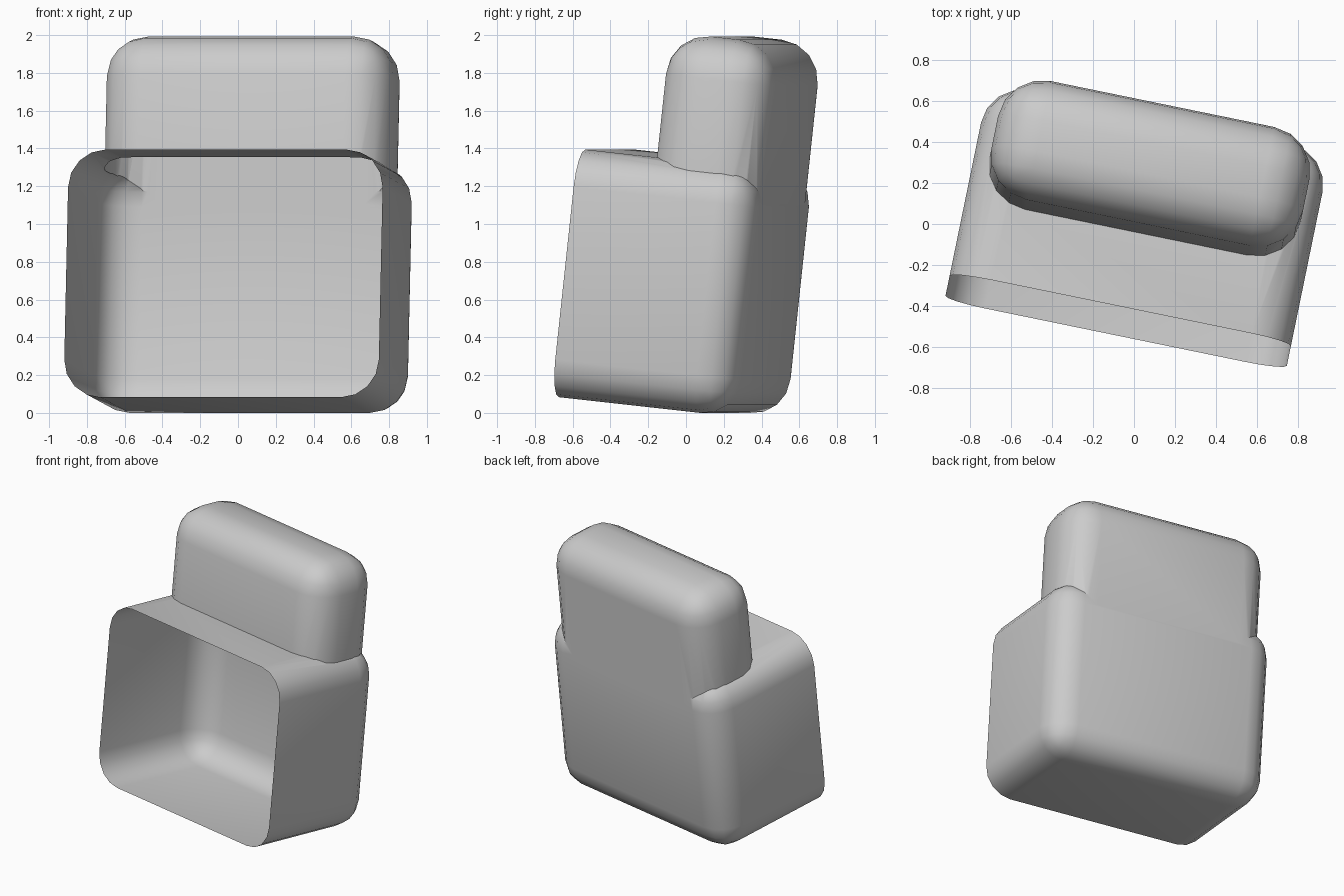
import bpy, bmesh
from math import radians
from mathutils import Matrix, Vector

cube = bpy.data.objects.get("Cube")
if cube:
    bpy.data.objects.remove(cube, do_unlink=True)

# Single grey material
grey = bpy.data.materials.new("light_grey")
grey.use_nodes = True
colour = (0.6, 0.6, 0.6, 1)
grey.diffuse_color = colour
grey.node_tree.nodes["Principled BSDF"].inputs["Base Color"].default_value = colour


def rounded_box(name, low, high, radius):
    """Box between two corners with every edge rounded."""
    low, high = Vector(low), Vector(high)
    bm = bmesh.new()
    bmesh.ops.create_cube(bm, size=1)
    for v in bm.verts:
        v.co = (low + high) / 2 + v.co * (high - low)
    bmesh.ops.bevel(bm, geom=bm.edges[:], offset=radius, segments=4,
                    profile=0.5, affect='EDGES')
    mesh = bpy.data.meshes.new(name)
    bm.to_mesh(mesh)
    bm.free()
    mesh.materials.append(grey)
    obj = bpy.data.objects.new(name, mesh)
    bpy.context.collection.objects.link(obj)
    return obj


FRONT, BACK, MID = -0.564, 0.405, 0.027

# Wide lower bin and narrower upper block, flush at the back
body = rounded_box("hollow_body", (MID - 0.85, FRONT - 0.5, 0.027),
                   (MID + 0.85, BACK, 1.346), 0.2)
upper = rounded_box("upper_block", (MID - 0.775, BACK - 0.597, 0.7),
                    (MID + 0.775, BACK - 0.003, 2.012), 0.22)

# Merge both into one shell
union = body.modifiers.new("merge_upper", 'BOOLEAN')
union.operation = 'UNION'
union.solver = 'EXACT'
union.object = upper
bpy.context.view_layer.objects.active = body
body.select_set(True)
bpy.ops.object.modifier_apply(modifier=union.name)
bpy.data.objects.remove(upper, do_unlink=True)

# Slice off the front to leave an open rim, then lean and turn the shell
bm = bmesh.new()
bm.from_mesh(body.data)
bmesh.ops.bisect_plane(bm, geom=bm.verts[:] + bm.edges[:] + bm.faces[:],
                       plane_co=(0, FRONT, 0), plane_no=(0, -1, 0),
                       clear_outer=True)
bm.transform(Matrix.Rotation(radians(-11.6), 4, 'Z')
             @ Matrix.Rotation(radians(-6.2), 4, 'X'))

# Centre it and rest it on the ground
axes = [[v.co[i] for v in bm.verts] for i in range(3)]
shift = Vector((-(min(axes[0]) + max(axes[0])) / 2,
                -(min(axes[1]) + max(axes[1])) / 2,
                -min(axes[2])))
bm.transform(Matrix.Translation(shift))
bm.to_mesh(body.data)
bm.free()

bpy.ops.object.select_all(action='DESELECT')
body.select_set(True)
bpy.context.view_layer.objects.active = body
bpy.ops.object.shade_smooth_by_angle(angle=radians(35))
